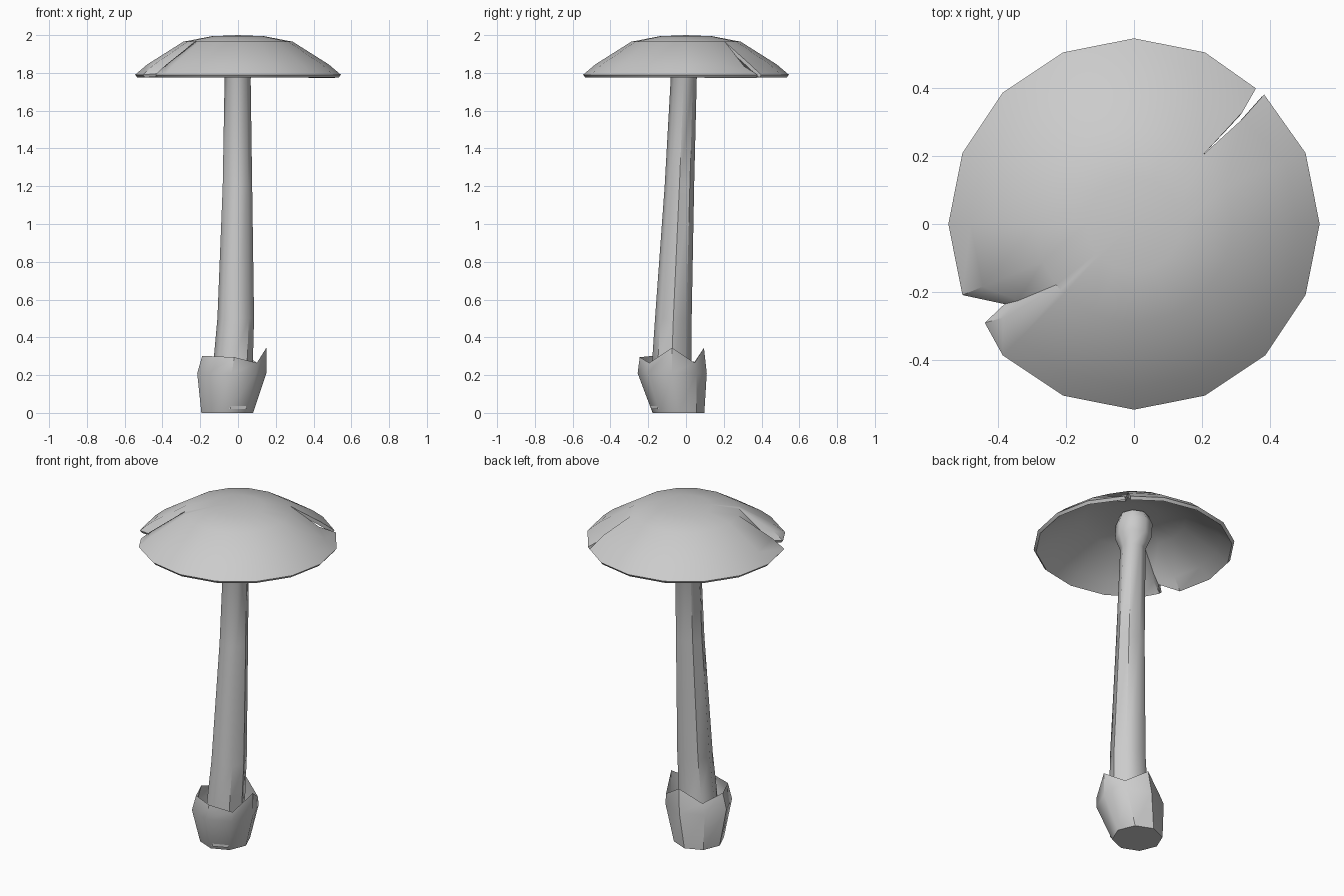
import bpy, bmesh
from math import cos, sin, radians, pi

if "Cube" in bpy.data.objects:
    bpy.data.objects.remove(bpy.data.objects["Cube"])


def finish(name, bm, angle=45):
    bmesh.ops.remove_doubles(bm, verts=bm.verts[:], dist=0.001)
    bmesh.ops.recalc_face_normals(bm, faces=bm.faces[:])
    me = bpy.data.meshes.new(name)
    bm.to_mesh(me)
    bm.free()
    ob = bpy.data.objects.new(name, me)
    bpy.context.collection.objects.link(ob)
    bpy.ops.object.select_all(action='DESELECT')
    ob.select_set(True)
    bpy.context.view_layer.objects.active = ob
    bpy.ops.object.shade_smooth_by_angle(angle=radians(angle))
    return ob


def ring(cx, cy, z, r, n=8, lift=None):
    return [(cx + r * cos(2 * pi * i / n), cy + r * sin(2 * pi * i / n),
             lift[i] if lift else z) for i in range(n)]


def loft(bm, rows, closed):
    vs = [[bm.verts.new(p) for p in row] for row in rows]
    n = len(rows[0])
    for a, b in zip(vs, vs[1:]):
        for i in range(n if closed else n - 1):
            j = (i + 1) % n
            bm.faces.new((a[i], a[j], b[j], b[i]))
    return vs


# Leaning stem, flaring where it meets the inside of the cap
bm = bmesh.new()
vs = loft(bm, [ring(*p) for p in [
    (-0.04, -0.07, 0.02, 0.115), (-0.025, -0.075, 0.28, 0.104),
    (-0.012, -0.067, 0.5, 0.097), (-0.003, -0.035, 1.2, 0.078),
    (-0.002, -0.012, 1.77, 0.069), (0, -0.005, 1.84, 0.10),
    (0, 0, 1.92, 0.10), (0, 0, 1.968, 0.08)]], True)
bm.faces.new(vs[0][::-1])
bm.faces.new(vs[-1])
finish("stem", bm)

# Torn cup around the foot of the stem
bm = bmesh.new()
torn = [0.345, 0.265, 0.345, 0.27, 0.30, 0.30, 0.295, 0.265]
vs = loft(bm, [ring(-0.057, -0.04, 0, 0.137), ring(-0.033, -0.073, 0.21, 0.183),
               ring(-0.02, -0.075, 0, 0.17, lift=torn)], True)
bm.faces.new(vs[0][::-1])
finish("base_cup", bm)

# Cap: spokes from one lip of the slit round to the other
PROFILE = [(0.0, 2.0), (0.14, 1.994), (0.29, 1.965), (0.48, 1.845), (0.545, 1.79)]


def spoke(deg):
    a = radians(deg)
    return [(r * cos(a), r * sin(a), z) for r, z in PROFILE]


spokes = [spoke(45 + 22.5 * i) for i in range(17)]
# slit lips at the back right
spokes[0][3:] = [(0.318, 0.328, 1.855), (0.358, 0.398, 1.79)]
spokes[-1][3:] = [(0.318, 0.308, 1.835), (0.382, 0.380, 1.79)]
# notch at the front left: an inner corner and a pointed lip
notch, lip = spoke(218), spoke(222)
notch[3:] = [(-0.34, -0.225, 1.845), (-0.38, -0.235, 1.80)]
lip[3:] = [(-0.385, -0.275, 1.84), (-0.438, -0.29, 1.79)]
spokes[8:8] = [notch, lip]

bm = bmesh.new()
loft(bm, spokes, False)
bmesh.ops.remove_doubles(bm, verts=bm.verts[:], dist=0.001)
bmesh.ops.dissolve_degenerate(bm, edges=bm.edges[:], dist=0.0005)
for f in bm.faces:
    if f.normal.z < 0:
        f.normal_flip()
cap = finish("cap", bm)
m = cap.modifiers.new("thickness", 'SOLIDIFY')
m.thickness = 0.02
m.offset = -1
bpy.ops.object.modifier_apply(modifier=m.name)
bpy.ops.object.shade_smooth_by_angle(angle=radians(45))
